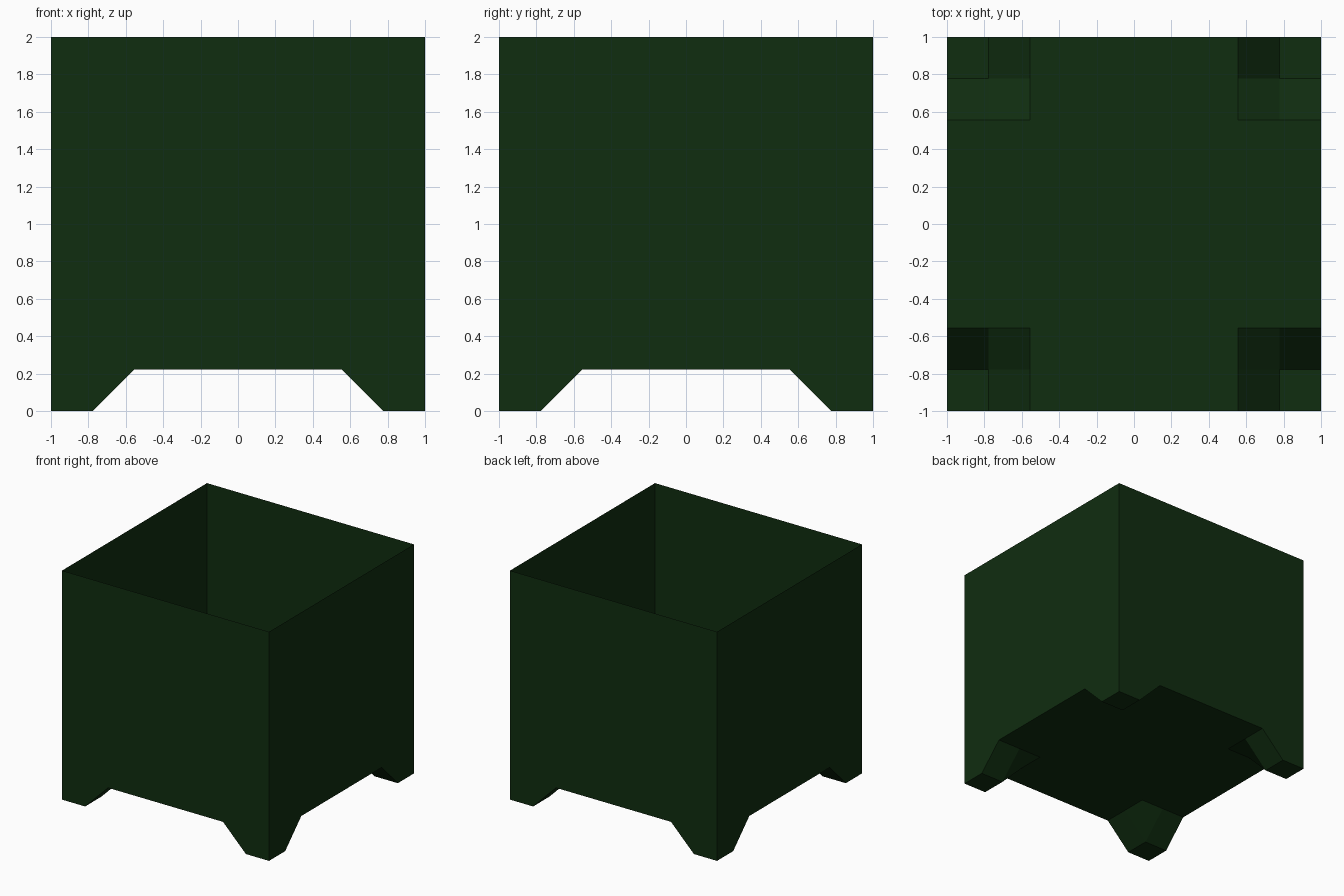
import bpy, bmesh

if "Cube" in bpy.data.objects:
    bpy.data.objects.remove(bpy.data.objects["Cube"])

COORDS = [-1.0, -0.777, -0.555, 0.555, 0.777, 1.0]
FLOOR, TOP = 0.222, 2.0
bm = bmesh.new()

# Floor grid, with the four corner squares pushed down into hollow feet
def height(x, y):
    return 0.0 if min(abs(x), abs(y)) > 0.7 else FLOOR

grid = [[bm.verts.new((x, y, height(x, y))) for y in COORDS] for x in COORDS]
n = len(COORDS) - 1
for i in range(n):
    for j in range(n):
        quad = [grid[i][j], grid[i + 1][j], grid[i + 1][j + 1], grid[i][j + 1]]
        # start on the hip so inner foot corners fold along their diagonal
        if (i - 2) * (j - 2) < 0:
            quad = quad[1:] + quad[:1]
        quad.reverse()
        bm.faces.new(quad)

# Thin side walls raised from the floor outline, open at the top
rim = [e for e in bm.edges if e.is_boundary]
walls = bmesh.ops.extrude_edge_only(bm, edges=rim)
for v in walls["geom"]:
    if isinstance(v, bmesh.types.BMVert):
        v.co.z = TOP
bmesh.ops.recalc_face_normals(bm, faces=bm.faces)

mesh = bpy.data.meshes.new("planter_box")
bm.to_mesh(mesh)
bm.free()
planter = bpy.data.objects.new("planter_box", mesh)
bpy.context.collection.objects.link(planter)

# Dark green paint
paint = bpy.data.materials.new("dark_green")
paint.diffuse_color = (0.005, 0.026, 0.005, 1)
paint.use_nodes = True
paint.node_tree.nodes["Principled BSDF"].inputs["Base Color"].default_value = paint.diffuse_color
mesh.materials.append(paint)
